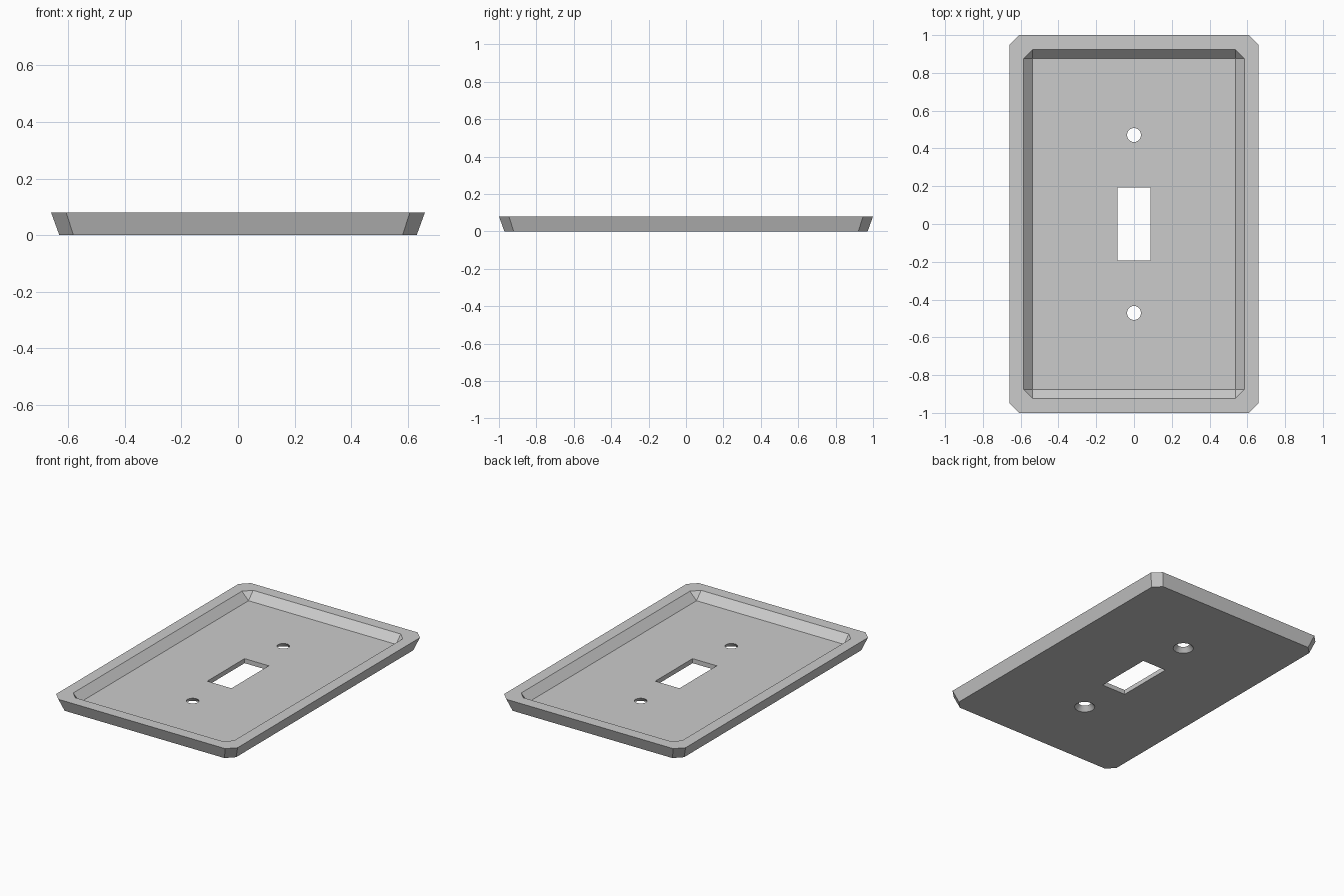
import bpy, bmesh, math
from mathutils import Vector

cube = bpy.data.objects.get("Cube")
if cube:
    bpy.data.objects.remove(cube, do_unlink=True)

HEIGHT, FLOOR = 0.08, 0.03
bm = bmesh.new()


def loop(points, z):
    """Closed edge loop at height z; returns its vertices and edges."""
    verts = [bm.verts.new((x, y, z)) for x, y in points]
    edges = [bm.edges.new((v, verts[i - 1])) for i, v in enumerate(verts)]
    return verts, edges


def rectangle(hx, hy, cut=0.0):
    """Rectangle outline, with cut corners if cut is above zero."""
    points = []
    for sx, sy in ((1, 1), (-1, 1), (-1, -1), (1, -1)):
        pair = [(sx * hx, sy * (hy - cut)), (sx * (hx - cut), sy * hy)]
        if sx * sy < 0:
            pair.reverse()
        points += pair if cut else pair[:1]
    return points


def circle(r, cy, n=32):
    return [(r * math.cos(math.tau * i / n), cy + r * math.sin(math.tau * i / n))
            for i in range(n)]


def bridge(a, b):
    n = len(a[0])
    for i in range(n):
        j = (i + 1) % n
        bm.faces.new((a[0][i], a[0][j], b[0][j], b[0][i]))


def fill(loops, up):
    edges = [e for l in loops for e in l[1]]
    bmesh.ops.triangle_fill(bm, edges=edges, use_beauty=True, normal=Vector((0, 0, up)))


# Flared outer wall and flat rim
base = loop(rectangle(0.631, 0.971, 0.05), 0)
outer = loop(rectangle(0.66, 1.0, 0.053), HEIGHT)
inner = loop(rectangle(0.585, 0.924, 0.048), HEIGHT)
bridge(base, outer)
bridge(outer, inner)

# Recess: sloped sides running to a square-cornered floor
floor = loop(rectangle(0.537, 0.876), FLOOR)
for i in range(4):
    j = (i + 1) % 4
    a, b, c = inner[0][2 * i], inner[0][2 * i + 1], inner[0][2 * j]
    bm.faces.new((a, b, floor[0][i]))
    bm.faces.new((b, c, floor[0][j], floor[0][i]))

# Switch slot and two countersunk screw holes
tops, bottoms = [floor], [base]
openings = [(rectangle(0.088, 0.194), rectangle(0.088, 0.194))]
openings += [(circle(0.037, y), circle(0.062, y)) for y in (0.471, -0.471)]
for upper, lower in openings:
    top, bottom = loop(upper, FLOOR), loop(lower, 0)
    bridge(bottom, top)
    tops.append(top)
    bottoms.append(bottom)
fill(tops, 1)
fill(bottoms, -1)

bmesh.ops.recalc_face_normals(bm, faces=bm.faces[:])
mesh = bpy.data.meshes.new("wall_plate")
bm.to_mesh(mesh)
bm.free()

# Plain grey finish
grey = bpy.data.materials.new("light_grey")
grey.use_nodes = True
colour = (0.6, 0.6, 0.6, 1)
grey.diffuse_color = colour
grey.node_tree.nodes["Principled BSDF"].inputs["Base Color"].default_value = colour
mesh.materials.append(grey)

plate = bpy.data.objects.new("wall_plate", mesh)
bpy.context.collection.objects.link(plate)
bpy.ops.object.select_all(action="DESELECT")
plate.select_set(True)
bpy.context.view_layer.objects.active = plate
bpy.ops.object.shade_smooth_by_angle(angle=math.radians(25))
